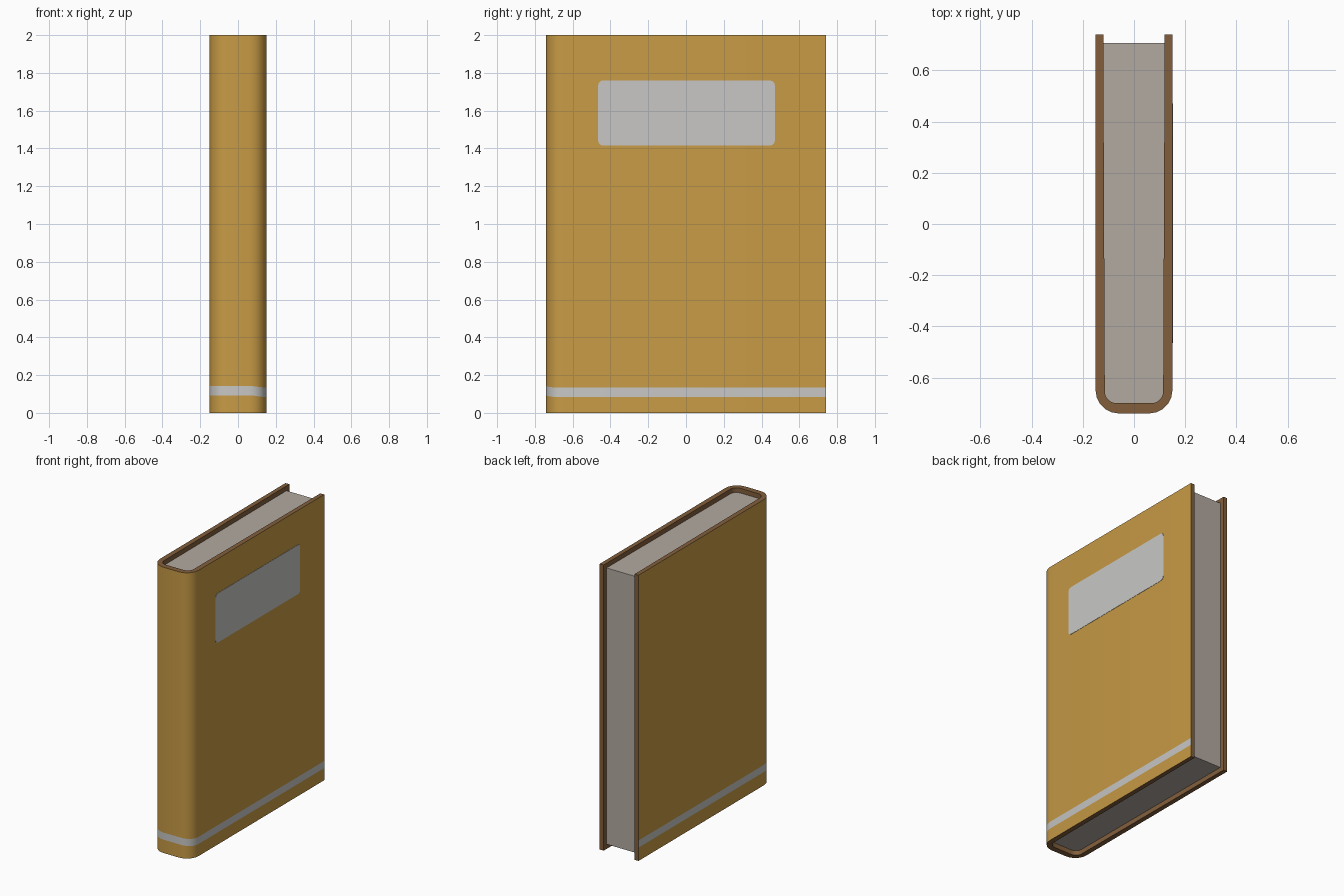
import bpy, bmesh, math

if "Cube" in bpy.data.objects:
    bpy.data.objects.remove(bpy.data.objects["Cube"])


def material(name, rgb):
    m = bpy.data.materials.new(name)
    m.diffuse_color = (*rgb, 1)
    m.use_nodes = True
    m.node_tree.nodes["Principled BSDF"].inputs["Base Color"].default_value = m.diffuse_color
    return m


GOLD = material("gold cloth", (0.578, 0.328, 0.061))
SILVER = material("pale grey", (0.58, 0.575, 0.565))
BROWN = material("brown board", (0.223, 0.114, 0.045))
PAPER = material("paper", (0.45, 0.40, 0.355))


def u_profile(x_back, x_front, y_back, y_front, r, steps=5):
    """U shape in plan: back left, round the spine, to back right."""
    left = [(-x_back, y_back)]
    for i in range(steps + 1):
        a = math.pi / 2 * i / steps
        left.append((-(x_front - r) - r * math.cos(a), y_front + r - r * math.sin(a)))
    return left + [(-x, y) for x, y in reversed(left)]


def finish(name, bm, mats, smooth=True):
    bmesh.ops.recalc_face_normals(bm, faces=bm.faces)
    me = bpy.data.meshes.new(name)
    bm.to_mesh(me)
    bm.free()
    ob = bpy.data.objects.new(name, me)
    bpy.context.collection.objects.link(ob)
    for m in mats:
        me.materials.append(m)
    if smooth:
        bpy.ops.object.select_all(action='DESELECT')
        ob.select_set(True)
        bpy.context.view_layer.objects.active = ob
        bpy.ops.object.shade_smooth_by_angle(angle=math.radians(35))
    return ob


def prism(name, pts, axis_pts, mat):
    """Solid between two copies of an outline; axis_pts maps (a, b, end) to xyz."""
    bm = bmesh.new()
    lo, hi = [[bm.verts.new(axis_pts(a, b, e)) for a, b in pts] for e in (0, 1)]
    n = len(pts)
    for i in range(n):
        j = (i + 1) % n
        bm.faces.new((lo[i], lo[j], hi[j], hi[i]))
    bm.faces.new(lo)
    bm.faces.new(hi)
    return finish(name, bm, [mat])


# Cover: wrapped board with a stripe band cut into the outer face
outer = u_profile(0.15, 0.15, 0.74, -0.74, 0.09)
inner = u_profile(0.12, 0.114, 0.74, -0.70, 0.045)
bm = bmesh.new()


def rings(pts):
    out = []
    for base in (0, 0.085, 0.135, 2.0):
        ring = []
        for x, y in pts:
            # the band sits slightly higher on the spine and left board
            lift = 0.008 * min(1, max(0, (0.13 - x) / 0.06)) if 0 < base < 2 else 0
            ring.append(bm.verts.new((x, y, base + lift)))
        out.append(ring)
    return out


ro, ri = rings(outer), rings(inner)
n = len(outer)
for k in range(3):
    for i in range(n - 1):
        f = bm.faces.new((ro[k][i], ro[k][i + 1], ro[k + 1][i + 1], ro[k + 1][i]))
        f.material_index = 1 if k == 1 else 0
        f = bm.faces.new((ri[k][i], ri[k + 1][i], ri[k + 1][i + 1], ri[k][i + 1]))
        f.material_index = 2
    for i in (0, n - 1):  # fore edges of the boards
        f = bm.faces.new((ro[k][i], ro[k + 1][i], ri[k + 1][i], ri[k][i]))
        f.material_index = 2
for k in (0, 3):  # top and bottom edges of the boards
    for i in range(n - 1):
        f = bm.faces.new((ro[k][i], ro[k][i + 1], ri[k][i + 1], ri[k][i]))
        f.material_index = 2
finish("cover", bm, [GOLD, SILVER, BROWN])

# Page block, inset from the cover on three sides
prism("pages", u_profile(0.12, 0.114, 0.708, -0.70, 0.045),
      lambda x, y, e: (x, y, 1.967 if e else 0.033), PAPER)

# Title label: thin plate with rounded corners on the right board
label = []
r = 0.025
for cy, cz, start in ((0.47, 1.76, 0), (-0.465, 1.76, 90), (-0.465, 1.415, 180), (0.47, 1.415, 270)):
    sy = -1 if cy > 0 else 1
    sz = -1 if cz > 1.6 else 1
    for i in range(4):
        a = math.radians(start + 30 * i)
        label.append((cy + sy * r + r * math.cos(a), cz + sz * r + r * math.sin(a)))
prism("title_label", label, lambda y, z, e: (0.152 if e else 0.148, y, z), SILVER)
